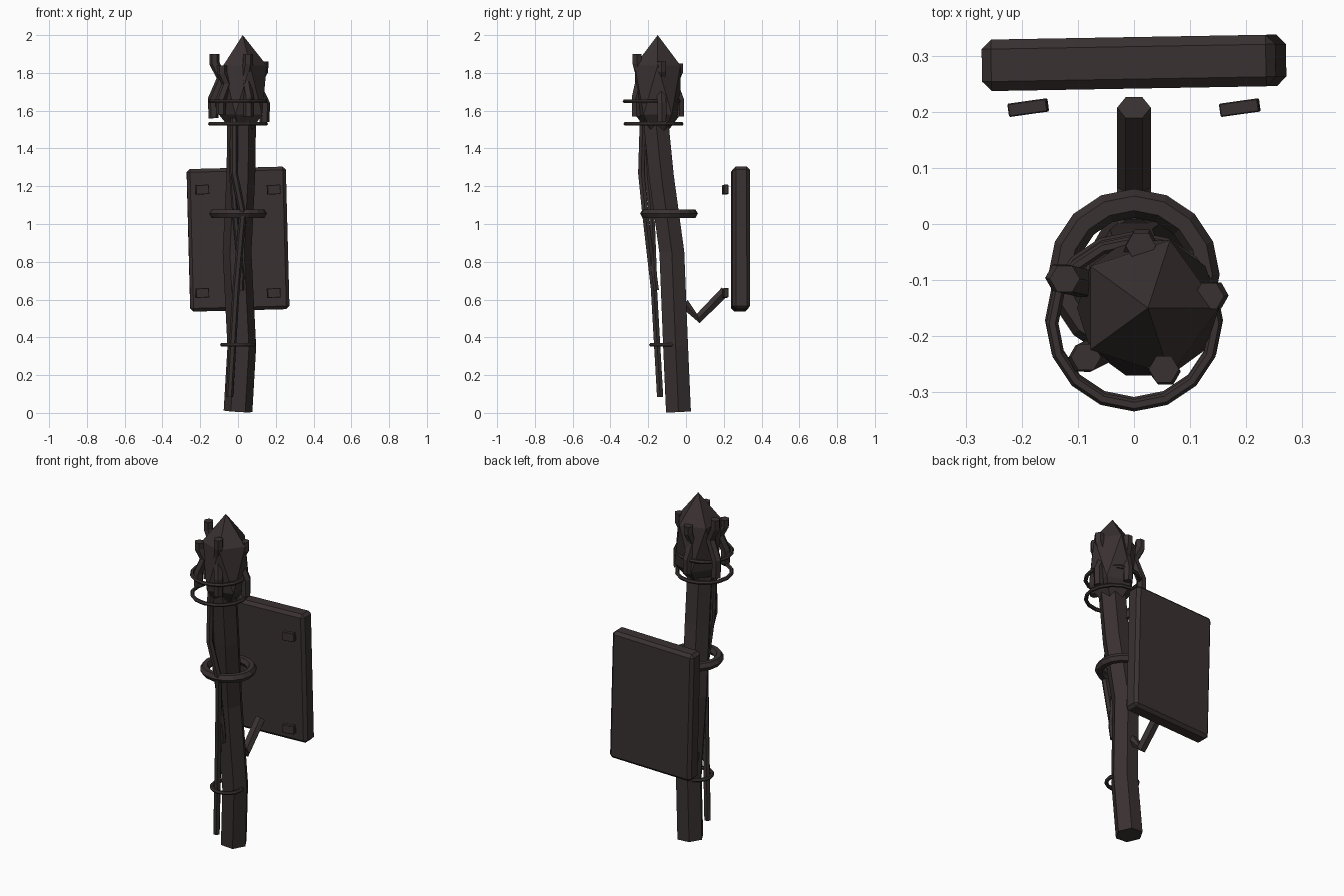
import bpy, bmesh, math
from mathutils import Vector, Matrix

if "Cube" in bpy.data.objects:
    bpy.data.objects.remove(bpy.data.objects["Cube"], do_unlink=True)

# One charred wood colour for everything
wood = bpy.data.materials.new("charred_brown")
wood.use_nodes = True
COLOUR = (0.042, 0.031, 0.031, 1)
wood.diffuse_color = COLOUR
wood.node_tree.nodes["Principled BSDF"].inputs["Base Color"].default_value = COLOUR


def finish(name, bm):
    bmesh.ops.recalc_face_normals(bm, faces=bm.faces)
    mesh = bpy.data.meshes.new(name)
    bm.to_mesh(mesh)
    bm.free()
    mesh.materials.append(wood)
    obj = bpy.data.objects.new(name, mesh)
    bpy.context.collection.objects.link(obj)
    return obj


def tube(name, path, radius, sides=6, ref=(1, 0, 0), turn=0.0):
    """Sweep a polygon along a path with capped ends."""
    pts = [Vector(p) for p in path]
    bm = bmesh.new()
    rings = []
    for i, p in enumerate(pts):
        tangent = (pts[min(i + 1, len(pts) - 1)] - pts[max(i - 1, 0)]).normalized()
        v = tangent.cross(Vector(ref)).normalized()
        u = v.cross(tangent)
        angles = [turn + math.tau * k / sides for k in range(sides)]
        rings.append([bm.verts.new(p + radius * (u * math.cos(a) + v * math.sin(a)))
                      for a in angles])
    for a, b in zip(rings, rings[1:]):
        for k in range(sides):
            j = (k + 1) % sides
            bm.faces.new((a[k], a[j], b[j], b[k]))
    bm.faces.new(rings[0])
    bm.faces.new(rings[-1])
    return finish(name, bm)


def hoop(name, centre, major, minor, segments=16, sides=6):
    """Flat-shaded horizontal ring."""
    bm = bmesh.new()
    grid = []
    for i in range(segments):
        a = math.tau * i / segments
        ring = []
        for k in range(sides):
            b = math.tau * k / sides
            r = major + minor * math.cos(b)
            ring.append(bm.verts.new(Vector(centre) + Vector(
                (r * math.cos(a), r * math.sin(a), minor * math.sin(b)))))
        grid.append(ring)
    for i in range(segments):
        a, b = grid[i], grid[(i + 1) % segments]
        for k in range(sides):
            j = (k + 1) % sides
            bm.faces.new((a[k], a[j], b[j], b[k]))
    return finish(name, bm)


def block(name, centre, size, tilt, yaw, bevel):
    """Box with chamfered edges, tilted about y and turned about z."""
    bm = bmesh.new()
    bmesh.ops.create_cube(bm, size=1)
    bmesh.ops.scale(bm, vec=size, verts=bm.verts)
    bmesh.ops.bevel(bm, geom=bm.edges[:], offset=bevel, segments=1, affect='EDGES')
    turn = Matrix.Rotation(math.radians(yaw), 4, 'Z') @ Matrix.Rotation(math.radians(tilt), 4, 'Y')
    bmesh.ops.transform(bm, matrix=Matrix.Translation(centre) @ turn, verts=bm.verts)
    return finish(name, bm)


# Crooked post
tube("post", [(0, -0.04, 0.008), (0.02, -0.055, 0.35), (-0.005, -0.075, 0.85),
              (0.015, -0.13, 1.25), (0.02, -0.165, 1.6)], 0.076)

# Pointed head
bm = bmesh.new()
bmesh.ops.create_icosphere(bm, subdivisions=1, radius=1)
bmesh.ops.transform(bm, verts=bm.verts, matrix=Matrix.Translation((0.025, -0.15, 1.71))
                    @ Matrix.Diagonal((0.142, 0.142, 0.29, 1)))
finish("head", bm)

# Kinked sticks bundled around the head: x, y, bottom, top, sideways kink
sticks = [(-0.115, -0.10, 1.56, 1.90, -0.02), (0.01, -0.045, 1.57, 1.85, 0.02),
          (0.125, -0.13, 1.54, 1.86, 0.02), (-0.08, -0.235, 1.58, 1.84, -0.015),
          (0.05, -0.255, 1.57, 1.90, 0.015)]
for n, (x, y, low, high, kink) in enumerate(sticks):
    out = Vector((x - 0.025, y + 0.15, 0)).normalized()
    path = []
    for t, shift in ((0, 0.5), (0.3, 0.6), (0.62, -1), (0.85, 0.3), (1, 0.3)):
        p = Vector((x, y, low + (high - low) * t)) + out * abs(kink) * shift
        p.x += kink * shift * 0.5
        path.append(p)
    tube(f"head_stick_{n + 1}", path, 0.027, sides=6)

# Binding hoops
hoop("upper_hoop", (0, -0.178, 1.65), 0.146, 0.011)
hoop("lower_hoop", (0, -0.172, 1.53), 0.148, 0.011)
hoop("middle_hoop", (0, -0.09, 1.055), 0.127, 0.026)
hoop("base_hoop", (0, -0.10, 0.36), 0.084, 0.011)

# Thin vines climbing the front
tube("long_vine", [(-0.045, -0.137, 0.085), (-0.01, -0.17, 0.66), (0.025, -0.215, 1.05),
                   (-0.02, -0.237, 1.27), (-0.02, -0.228, 1.56)], 0.019)
tube("short_vine", [(0.015, -0.157, 0.65), (0.018, -0.168, 0.73), (-0.01, -0.178, 1.0),
                    (-0.03, -0.205, 1.25), (-0.03, -0.215, 1.45)], 0.016)

# Board with its support arm and pegs
block("board", (0, 0.288, 0.92), (0.525, 0.092, 0.755), -1.5, 1, 0.017)
tube("support_arm", [(0, -0.01, 0.58), (0, 0.065, 0.5), (0, 0.208, 0.645)], 0.03)
for side, label in ((-1, "right"), (1, "left")):
    for z, level in ((1.182, "upper"), (0.635, "lower")):
        block(f"{level}_{label}_peg", (side * 0.189, 0.208, z),
              (0.07, 0.024, 0.05), -3, 8, 0.002)
